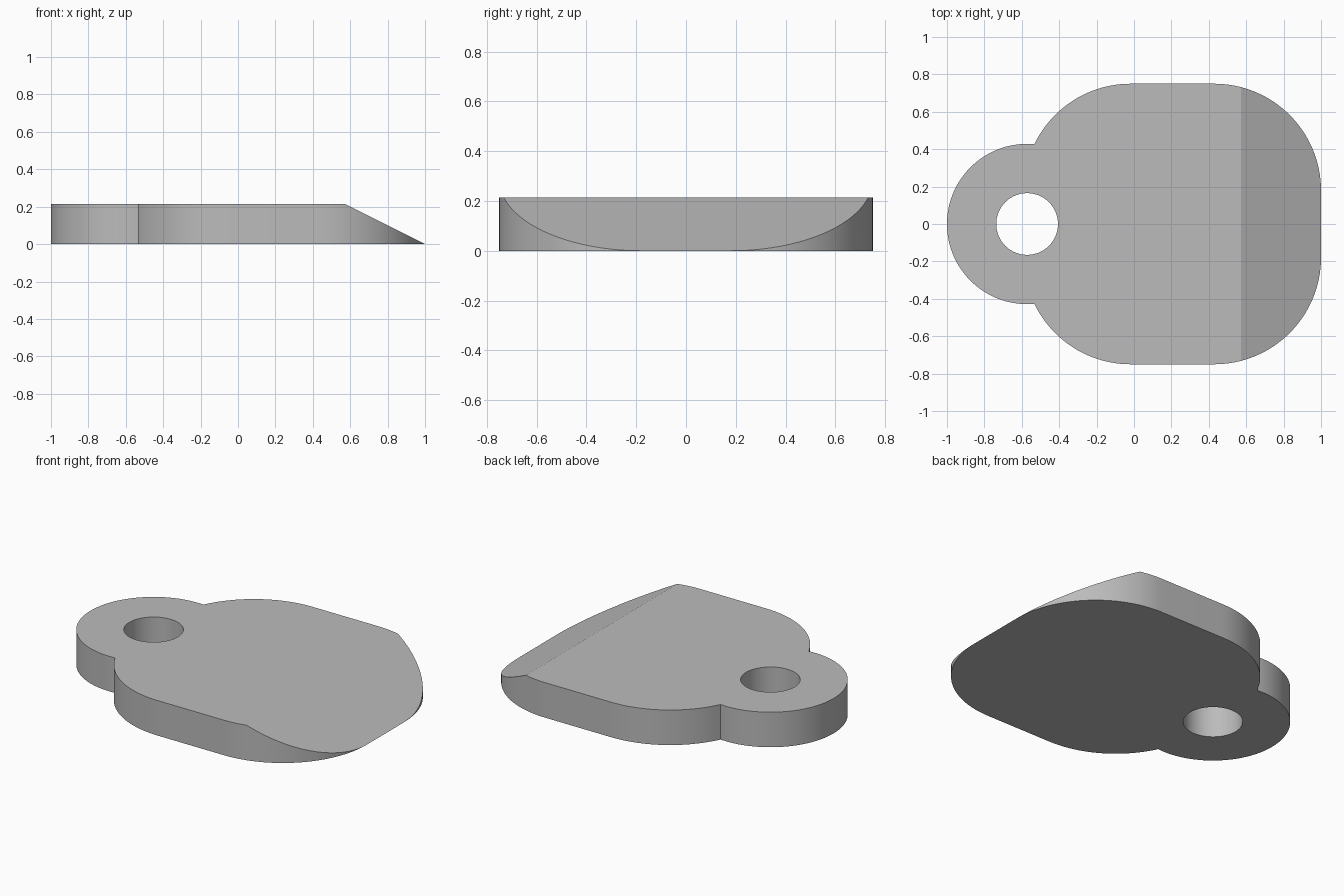
import bpy
import bmesh
from math import atan2, cos, hypot, pi, sin, sqrt

cube = bpy.data.objects.get("Cube")
if cube:
    bpy.data.objects.remove(cube, do_unlink=True)

U = 1 / 7                      # design unit
HEIGHT = 1.5 * U
TAB_X, TAB_R, HOLE_R = -4 * U, 3 * U, 0.165
CORNER_R, CORNER_Y = 4 * U, 1.25 * U
BACK_X, FRONT_X = -0.018, 3 * U
SLOPE_X = 4 * U


def arc(cx, cy, r, start, end, steps):
    angles = [start + (end - start) * i / steps for i in range(steps + 1)]
    return [(cx + r * cos(a), cy + r * sin(a)) for a in angles]


# Point where the round tab meets the rounded corner of the body
dx, dy = BACK_X - TAB_X, CORNER_Y
d = hypot(dx, dy)
along = (TAB_R ** 2 - CORNER_R ** 2 + d * d) / (2 * d)
side = sqrt(TAB_R ** 2 - along ** 2)
jx = TAB_X + (along * dx - side * dy) / d
jy = (along * dy + side * dx) / d

# Half of the plan: tab, two body corners, wedge tip, then the hole
outline = arc(TAB_X, 0, TAB_R, pi, atan2(jy, jx - TAB_X), 32)
outline += arc(BACK_X, CORNER_Y, CORNER_R,
               atan2(jy - CORNER_Y, jx - BACK_X), pi / 2, 24)[1:]
outline += arc(FRONT_X, CORNER_Y, CORNER_R, pi / 2, 0, 32)
outline.append((1, 0))
outline += arc(TAB_X, 0, HOLE_R, 0, pi, 32)

bm = bmesh.new()
base = bm.faces.new([bm.verts.new((x, y, 0)) for x, y in outline])
top = bmesh.ops.extrude_face_region(bm, geom=[base], use_keep_orig=True)
for v in top["geom"]:
    if isinstance(v, bmesh.types.BMVert):
        v.co.z = HEIGHT

# Open the mirror seam
seam = [f for f in bm.faces if all(abs(v.co.y) < 1e-5 for v in f.verts)]
bmesh.ops.delete(bm, geom=seam, context="FACES")

# Slope the top down to a thin edge at the wedge tip
bmesh.ops.bisect_plane(bm, geom=bm.verts[:] + bm.edges[:] + bm.faces[:],
                       plane_co=(SLOPE_X, 0, 0), plane_no=(1, 0, 0))
for v in bm.verts:
    if v.co.z > 0 and v.co.x > SLOPE_X:
        v.co.z = HEIGHT * max(0, 1 - v.co.x) / (1 - SLOPE_X)

# Mirror to the other half and weld
half = bm.verts[:] + bm.edges[:] + bm.faces[:]
bmesh.ops.mirror(bm, geom=half, axis="Y", merge_dist=1e-5)
bmesh.ops.remove_doubles(bm, verts=bm.verts[:], dist=1e-5)
bmesh.ops.recalc_face_normals(bm, faces=bm.faces[:])

mesh = bpy.data.meshes.new("wedge_plate")
bm.to_mesh(mesh)
bm.free()
plate = bpy.data.objects.new("wedge_plate", mesh)
bpy.context.collection.objects.link(plate)

# Plain grey material
grey = bpy.data.materials.new("plain_grey")
grey.use_nodes = True
color = (0.5, 0.5, 0.5, 1)
grey.diffuse_color = color
grey.node_tree.nodes["Principled BSDF"].inputs["Base Color"].default_value = color
mesh.materials.append(grey)

# Smooth round walls, sharp rims and slope
bpy.ops.object.select_all(action="DESELECT")
plate.select_set(True)
bpy.context.view_layer.objects.active = plate
bpy.ops.object.shade_smooth_by_angle(angle=pi / 9)
